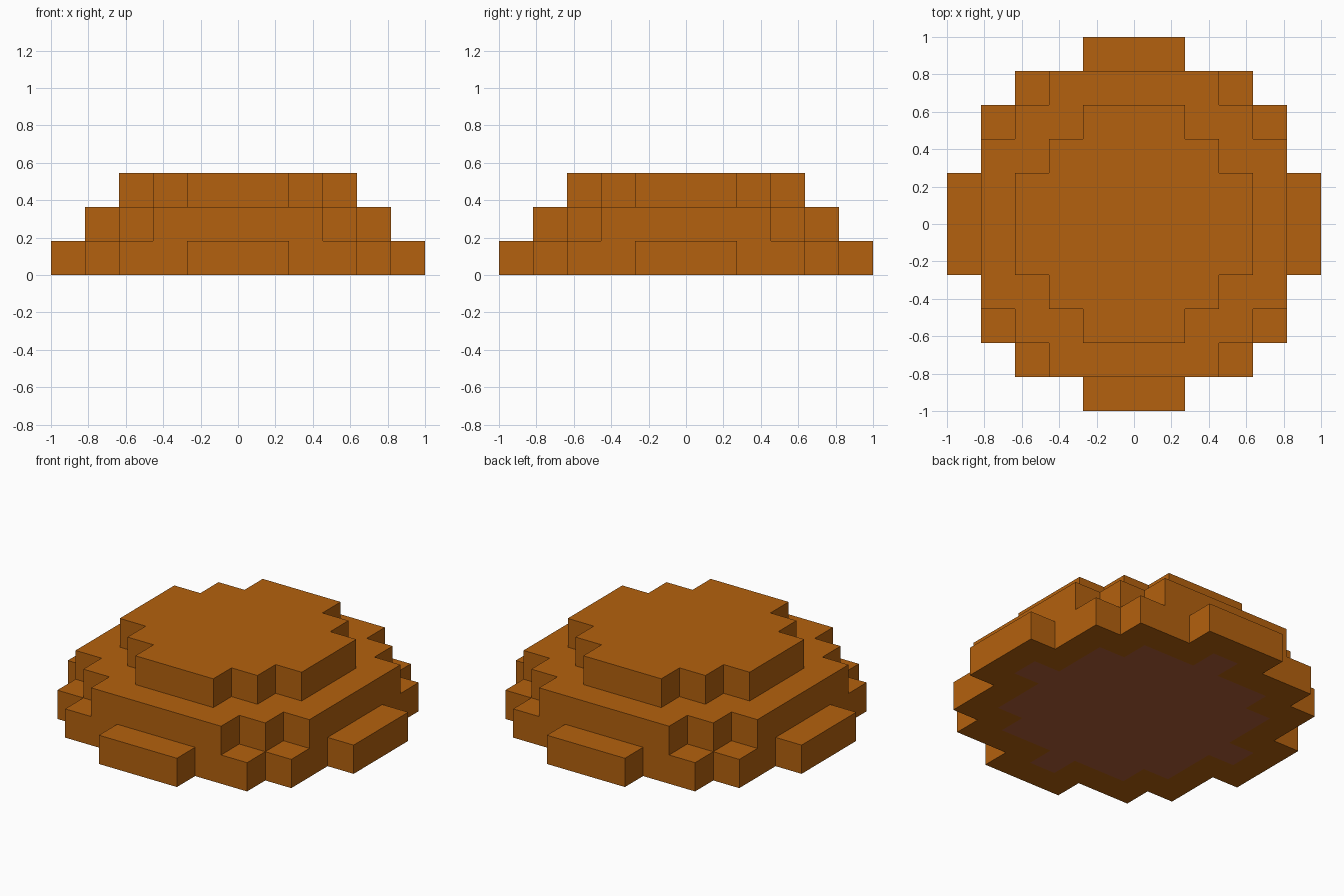
import bpy
import bmesh
from mathutils import Vector

default = bpy.data.objects.get("Cube")
if default:
    bpy.data.objects.remove(default, do_unlink=True)

UNIT = 2 / 11                 # edge of one block
TIERS = (26, 20, 10)          # squared radius, in blocks, of each round tier
CORE = 16                     # squared radius of the disc showing underneath
REACH = range(-5, 6)


def srgb(r, g, b):
    def linear(c):
        c /= 255
        return c / 12.92 if c <= 0.04045 else ((c + 0.055) / 1.055) ** 2.4
    return (linear(r), linear(g), linear(b), 1)


def make_material(name, colour):
    mat = bpy.data.materials.new(name)
    mat.use_nodes = True
    mat.diffuse_color = colour
    mat.node_tree.nodes["Principled BSDF"].inputs["Base Color"].default_value = colour
    return mat


def filled(x, y, z):
    return 0 <= z < len(TIERS) and x * x + y * y <= TIERS[z]


def add_side(bm, cell, axis, sign):
    """Add the square on one side of a block, facing outward."""
    normal, u, v = Vector(), Vector(), Vector()
    normal[axis] = sign
    u[(axis + 1) % 3] = 1
    v[(axis + 2) % 3] = sign
    centre = Vector(cell) + Vector((0, 0, 0.5)) + normal / 2
    corners = [centre + (a * u + b * v) / 2
               for a, b in ((-1, -1), (1, -1), (1, 1), (-1, 1))]
    return bm.faces.new([bm.verts.new(p * UNIT) for p in corners])


# Stepped mound: the outer skin of three round tiers of blocks
bm = bmesh.new()
for z in range(len(TIERS)):
    for x in REACH:
        for y in REACH:
            if not filled(x, y, z):
                continue
            for axis in range(3):
                for sign in (-1, 1):
                    beside = [x, y, z]
                    beside[axis] += sign
                    if filled(*beside):
                        continue
                    face = add_side(bm, (x, y, z), axis, sign)
                    # Underside disc takes the second colour
                    underside = z == 0 and axis == 2 and sign < 0
                    face.material_index = int(underside and x * x + y * y <= CORE)

# Weld the blocks and merge flat areas into clean faces
bmesh.ops.remove_doubles(bm, verts=bm.verts[:], dist=UNIT / 100)
bmesh.ops.dissolve_limit(bm, angle_limit=0.01, verts=bm.verts[:],
                         edges=bm.edges[:], delimit={'MATERIAL'})

mesh = bpy.data.meshes.new("stepped_mound")
bm.to_mesh(mesh)
bm.free()
mesh.materials.append(make_material("burnt orange", srgb(180, 97, 14)))
mesh.materials.append(make_material("dusty brown", srgb(177, 93, 55)))
mound = bpy.data.objects.new("stepped_mound", mesh)
bpy.context.collection.objects.link(mound)
